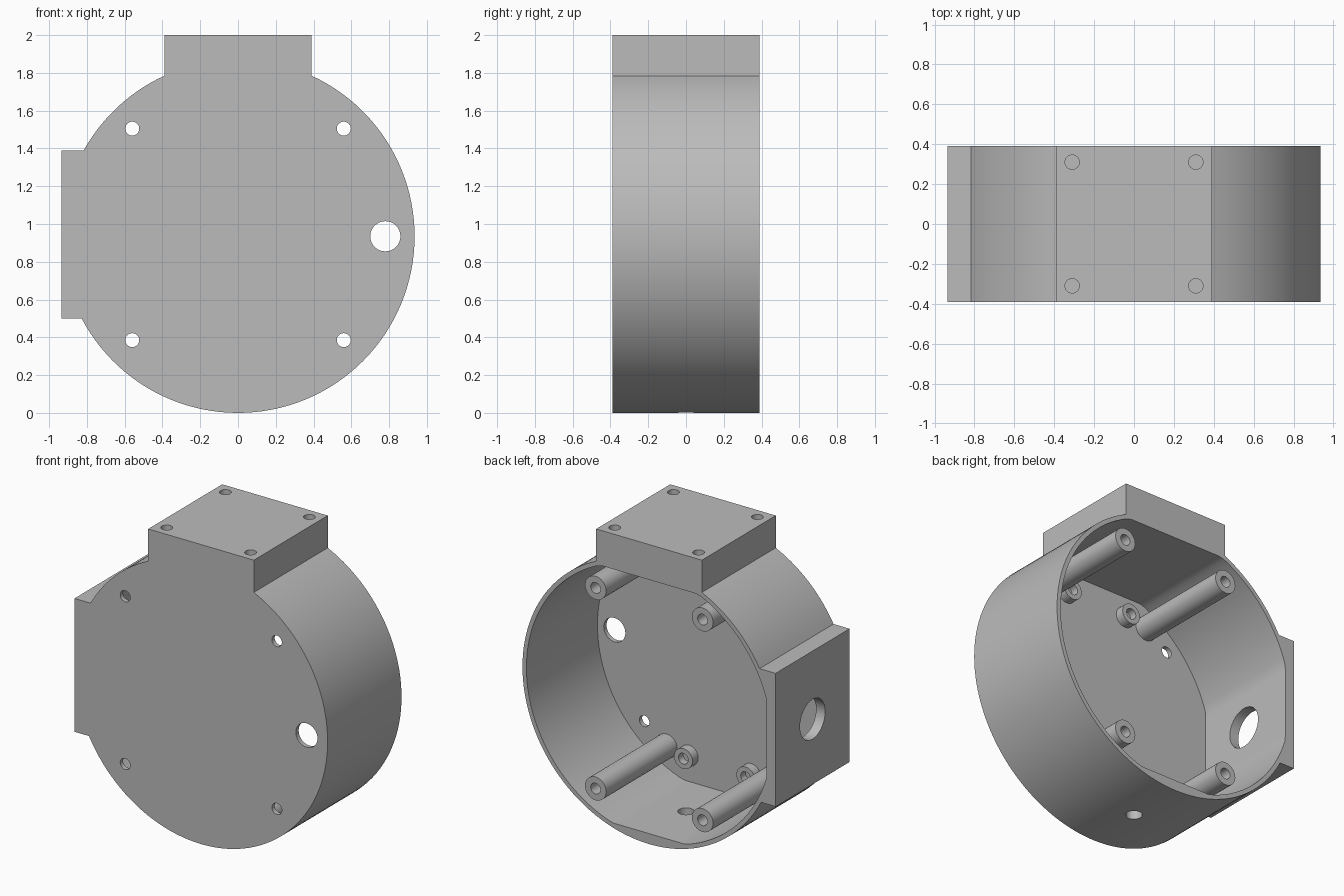
import bpy, bmesh, math

if "Cube" in bpy.data.objects:
    bpy.data.objects.remove(bpy.data.objects["Cube"])

R, RI, CZ, D = 0.935, 0.906, 0.935, 0.39   # outer/inner radius, centre height, half depth
WALL = 0.03
N = 128

grey = bpy.data.materials.new("mid_grey")
grey.diffuse_color = (0.5, 0.5, 0.5, 1)
grey.use_nodes = True
grey.node_tree.nodes["Principled BSDF"].inputs["Base Color"].default_value = grey.diffuse_color


def prism(name, profile, y0, y1):
    """Extrude an x-z outline along y."""
    bm = bmesh.new()
    face = bm.faces.new([bm.verts.new((x, y0, z)) for x, z in profile])
    ext = bmesh.ops.extrude_face_region(bm, geom=[face])["geom"]
    bmesh.ops.translate(bm, vec=(0, y1 - y0, 0),
                        verts=[g for g in ext if isinstance(g, bmesh.types.BMVert)])
    bmesh.ops.recalc_face_normals(bm, faces=bm.faces)
    me = bpy.data.meshes.new(name)
    bm.to_mesh(me)
    bm.free()
    me.materials.append(grey)
    ob = bpy.data.objects.new(name, me)
    bpy.context.collection.objects.link(ob)
    return ob


def disc(x, z, r, n=32):
    return [(x + r * math.cos(2 * math.pi * i / n), z + r * math.sin(2 * math.pi * i / n))
            for i in range(n)]


def rod(name, loc, r, depth, axis="Y"):
    rot = {"X": (0, math.pi / 2, 0), "Y": (math.pi / 2, 0, 0), "Z": (0, 0, 0)}[axis]
    bpy.ops.mesh.primitive_cylinder_add(vertices=32, radius=r, depth=depth, location=loc, rotation=rot)
    ob = bpy.context.object
    ob.name = name
    return ob


def cut(ob, cutters):
    """Subtract the cutters, apply, and remove them."""
    for c in cutters:
        m = ob.modifiers.new("cut", "BOOLEAN")
        m.operation, m.solver, m.object = "DIFFERENCE", "EXACT", c
    bpy.context.view_layer.update()
    me = bpy.data.meshes.new_from_object(
        ob.evaluated_get(bpy.context.evaluated_depsgraph_get()))
    ob.modifiers.clear()
    ob.data = me
    me.materials.clear()
    me.materials.append(grey)
    for c in cutters:
        bpy.data.objects.remove(c)


def smooth(ob):
    bpy.ops.object.select_all(action="DESELECT")
    ob.select_set(True)
    bpy.context.view_layer.objects.active = ob
    bpy.ops.object.shade_smooth_by_angle(angle=math.radians(20))


def arc(a0, a1, n):
    return [(R * math.cos(a0 + (a1 - a0) * i / n), CZ + R * math.sin(a0 + (a1 - a0) * i / n))
            for i in range(n + 1)]


# Case outline: round drum with a square block on top and a flat pad on the left
top = math.acos(0.39 / R)
z_hi, z_lo = 1.39, 0.5
pad_hi = math.pi - math.asin((z_hi - CZ) / R)
pad_lo = math.pi + math.asin((CZ - z_lo) / R)
outline = (arc(0, top, 24) + [(0.39, 2), (-0.39, 2)]
           + arc(math.pi - top, pad_hi, 14) + [(-R, z_hi), (-R, z_lo)]
           + arc(pad_lo, 2 * math.pi, 54)[:-1])
case = prism("case", outline, -D, D)

# Hollow, open at the back, with flats under the block, pad and floor
inner = [(max(x, -0.868), min(max(z, 0.07), 1.765)) for x, z in disc(0, CZ, RI, N)]
cutters = [prism("cavity", inner, -D + WALL, D + 0.1)]

# Front face holes
for sx in (-1, 1):
    for sz in (-1, 1):
        cutters.append(rod("face_hole", (sx * 0.56, -D, CZ + 0.01 + sz * 0.56), 0.037, 0.2))
cutters.append(rod("cable_hole", (0.78, -D, CZ), 0.08, 0.2))
# Left pad hole and floor hole
cutters.append(rod("pad_hole", (-0.9, 0, CZ), 0.133, 0.3, "X"))
cutters.append(rod("floor_hole", (0, 0, 0.03), 0.05, 0.2, "Z"))
# Blind screw holes in the top block
for sx in (-1, 1):
    for sy in (-1, 1):
        cutters.append(rod("block_hole", (sx * 0.31, sy * 0.31, 2), 0.036, 0.3, "Z"))
cut(case, cutters)
smooth(case)

# Long cover posts and short bosses, each with a blind screw hole
for name, px, pz, r, y1, depth in (("cover_post", 0.395, 0.67, 0.078, D, 0.3),
                                   ("short_boss", 0.23, 0.69, 0.068, -0.30, 0.05)):
    for sx in (-1, 1):
        for sz in (-1, 1):
            x, z = sx * px, CZ + sz * pz
            post = prism(name, disc(x, z, r), -D + WALL - 0.005, y1)
            cut(post, [rod("screw_hole", (x, y1, z), 0.036, depth * 2)])
            smooth(post)
